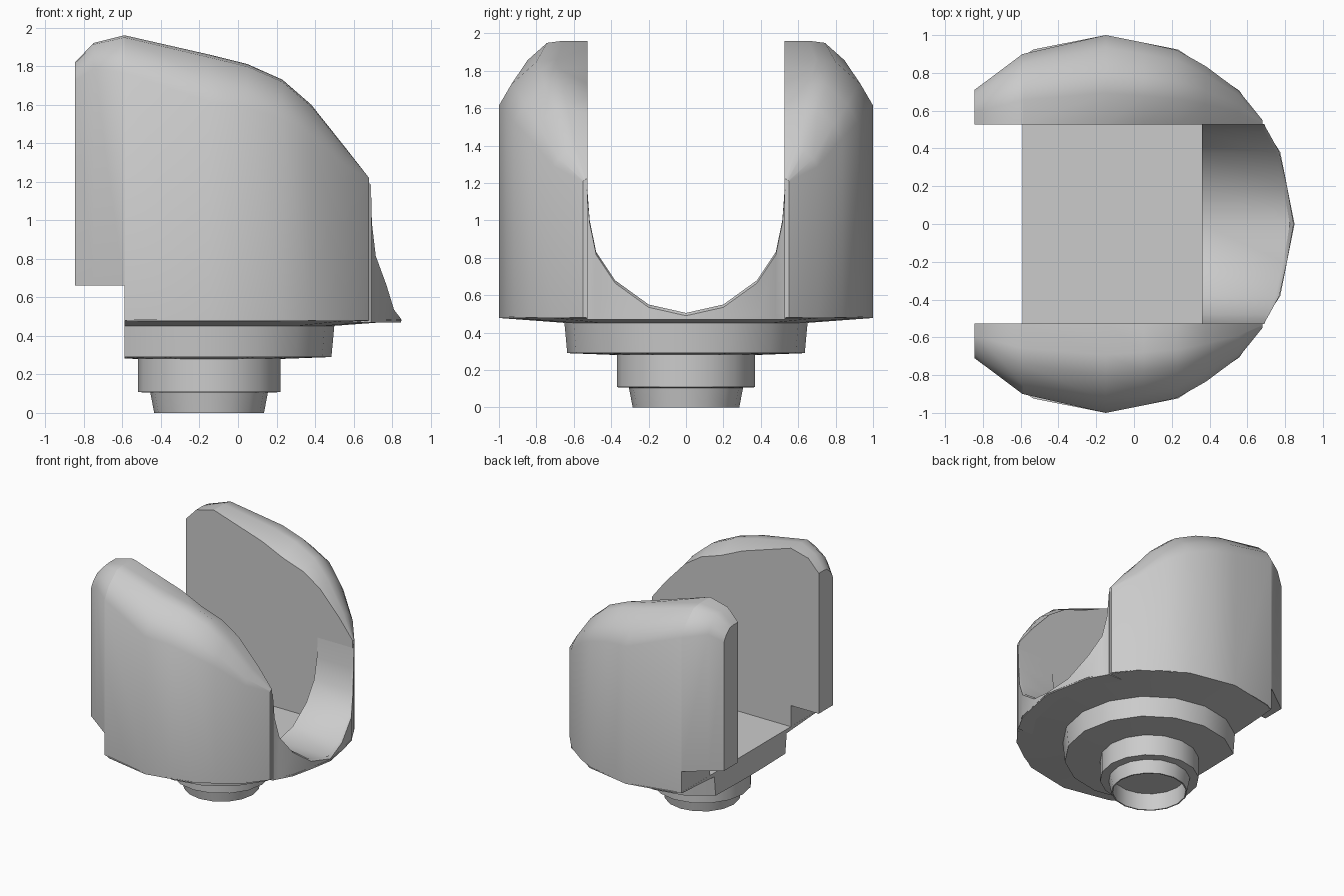
import bpy, bmesh, math

if "Cube" in bpy.data.objects:
    bpy.data.objects.remove(bpy.data.objects["Cube"])

CX = -0.15    # axis of the turned parts


def finish(name, bm):
    bmesh.ops.remove_doubles(bm, verts=bm.verts, dist=0.0005)
    bmesh.ops.dissolve_degenerate(bm, edges=bm.edges, dist=0.0005)
    bmesh.ops.recalc_face_normals(bm, faces=bm.faces)
    mesh = bpy.data.meshes.new(name)
    bm.to_mesh(mesh)
    bm.free()
    ob = bpy.data.objects.new(name, mesh)
    bpy.context.collection.objects.link(ob)
    bpy.ops.object.select_all(action='DESELECT')
    ob.select_set(True)
    bpy.context.view_layer.objects.active = ob
    bpy.ops.object.shade_smooth_by_angle(angle=math.radians(35))
    return ob


def loft(name, sections):
    bm = bmesh.new()
    rings = [[bm.verts.new(p) for p in s] for s in sections]
    n = len(rings[0])
    for a, b in zip(rings, rings[1:]):
        for i in range(n):
            j = (i + 1) % n
            bm.faces.new((a[i], a[j], b[j], b[i]))
    bm.faces.new(rings[0])
    bm.faces.new(rings[-1])
    return finish(name, bm)


# Fork arms: x, outer y, top z, bottom z, drop of the inner top edge
stations = [
    (-0.845, 0.71, 1.82, 0.66, 0.0),
    (-0.75, 0.78, 1.92, 0.66, 0.0),
    (-0.59, 0.90, 1.96, 0.66, 0.0),
    (-0.589, 0.90, 1.96, 0.48, 0.0),
    (-0.15, 1.00, 1.86, 0.48, 0.04),
    (0.05, 0.96, 1.81, 0.48, 0.08),
    (0.23, 0.92, 1.73, 0.48, 0.06),
    (0.38, 0.835, 1.60, 0.48, 0.03),
    (0.555, 0.705, 1.38, 0.48, 0.0),
    (0.68, 0.55, 1.22, 0.48, 0.0),
]
for side, label in ((1, "back"), (-1, "front")):
    sections = []
    for x, yo, zt, zb, dip in stations:
        yi = 0.527
        t = yo - yi
        pts = [(yi, zb), (yi, zt - dip), (yi + 0.35 * t, zt),
               (yi + 0.58 * t, zt - 0.03 * t), (yi + 0.86 * t, zt - 0.28 * t),
               (yo, zt - 0.52 * t), (yo, zb)]
        sections.append([(x, side * y, z) for y, z in pts])
    loft(label + "_fork_arm", sections)

# Rounded saddle closing the mouth of the slot
half = [(0.53, 0.69, 1.20), (0.515, 0.695, 1.0), (0.48, 0.715, 0.83),
        (0.38, 0.77, 0.68), (0.20, 0.81, 0.55), (0.0, 0.845, 0.505)]
rim = half + [(-y, x, z) for y, x, z in reversed(half[:-1])]
loft("slot_saddle", [[(0.36, y, 0.47), (0.36, y, z), (x - 0.02, y, z),
                      (x, y, z - 0.015), (x, y, 0.47)] for y, x, z in rim])

# Turned base: floor plate, collar, neck and hollow spigot, cut flat at one side
profile = [(0, 0.485), (1.0, 0.485), (1.0, 0.478), (0.65, 0.452), (0.635, 0.29),
           (0.37, 0.28), (0.37, 0.108), (0.305, 0.105), (0.285, 0.0),
           (0.275, 0.0), (0.275, 0.14), (0, 0.14)]
bm = bmesh.new()
vs = [bm.verts.new((CX + r, 0, z)) for r, z in profile]
es = [bm.edges.new(p) for p in zip(vs, vs[1:])]
bmesh.ops.spin(bm, geom=vs + es, cent=(CX, 0, 0), axis=(0, 0, 1),
               angle=2 * math.pi, steps=16, use_merge=True)
bmesh.ops.remove_doubles(bm, verts=bm.verts, dist=0.0005)
cut = bmesh.ops.bisect_plane(bm, geom=bm.verts[:] + bm.edges[:] + bm.faces[:],
                             plane_co=(-0.59, 0, 0), plane_no=(-1, 0, 0),
                             clear_outer=True)
bmesh.ops.holes_fill(bm, edges=[e for e in bm.edges if e.is_boundary])
finish("stepped_base", bm)
